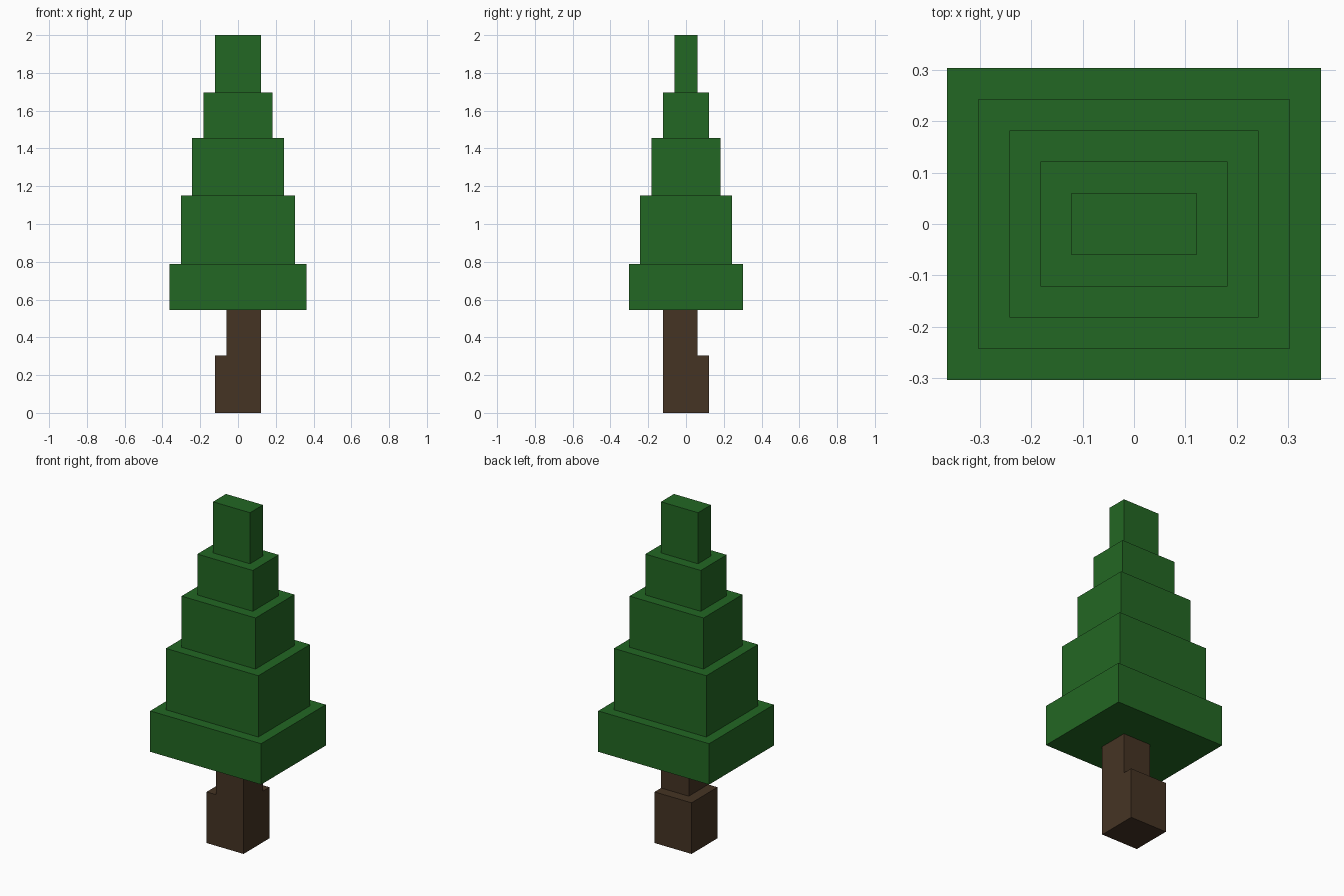
import bpy
import bmesh
from mathutils import Vector

cube = bpy.data.objects.get("Cube")
if cube:
    bpy.data.objects.remove(cube, do_unlink=True)

UNIT = 2 / 33  # the tree is 33 blocks tall


def make_material(name, colour):
    mat = bpy.data.materials.new(name)
    mat.use_nodes = True
    mat.diffuse_color = colour
    bsdf = next(n for n in mat.node_tree.nodes if n.type == 'BSDF_PRINCIPLED')
    bsdf.inputs["Base Color"].default_value = colour
    bsdf.inputs["Roughness"].default_value = 0.9
    return mat


def box(name, low, high, mat):
    """Flat-sided box between two corners given in block units."""
    low, high = Vector(low) * UNIT, Vector(high) * UNIT
    bm = bmesh.new()
    bmesh.ops.create_cube(bm, size=1)
    bmesh.ops.scale(bm, vec=high - low, verts=bm.verts)
    mesh = bpy.data.meshes.new(name)
    bm.to_mesh(mesh)
    bm.free()
    mesh.materials.append(mat)
    obj = bpy.data.objects.new(name, mesh)
    obj.location = (low + high) / 2
    bpy.context.collection.objects.link(obj)
    return obj


bark = make_material("bark brown", (0.060, 0.034, 0.0176, 1))
leaf = make_material("leaf green", (0.0165, 0.136, 0.0168, 1))

# Trunk: square base, with a thinner upper part set towards the front left corner
box("trunk_base", (-2, -2, 0), (2, 2, 5), bark)
box("trunk_upper", (-1, -2, 5), (2, 1, 9), bark)

# Foliage: five tiers, each one block narrower per side than the one below
levels = [9, 13, 19, 24, 28, 33]
for i, (bottom, top) in enumerate(zip(levels, levels[1:])):
    x, y = 6 - i, 5 - i
    box(f"foliage_tier_{i + 1}", (-x, -y, bottom), (x, y, top), leaf)
